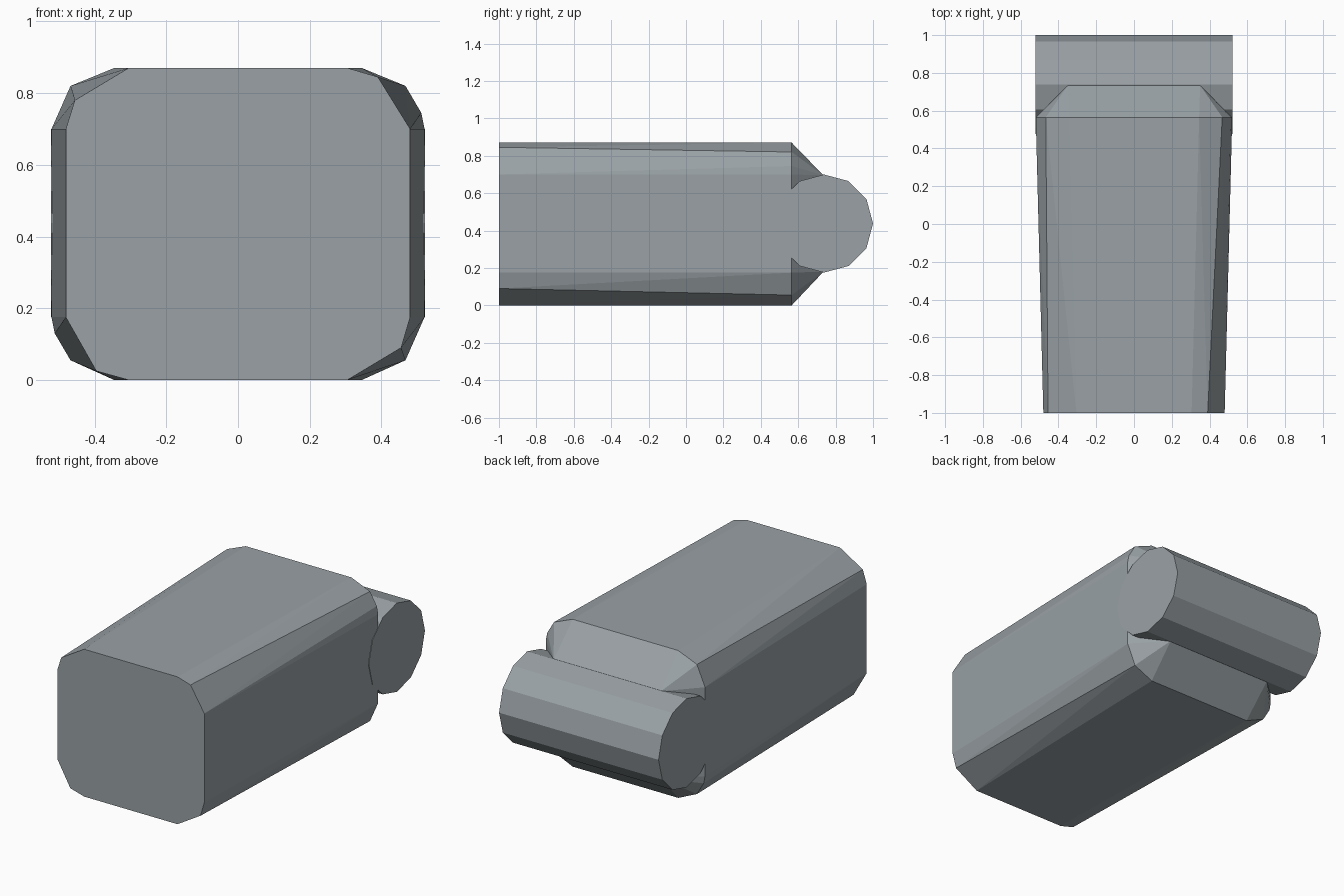
import bpy, bmesh
from math import radians
from mathutils import Matrix

if "Cube" in bpy.data.objects:
    bpy.data.objects.remove(bpy.data.objects["Cube"])

# Blue-grey finish shared by both parts
grey = bpy.data.materials.new("blue_grey")
grey.diffuse_color = (0.32, 0.357, 0.377, 1.0)
grey.use_nodes = True
grey.node_tree.nodes["Principled BSDF"].inputs["Base Color"].default_value = grey.diffuse_color


def make_object(name, bm):
    bmesh.ops.recalc_face_normals(bm, faces=bm.faces[:])
    mesh = bpy.data.meshes.new(name)
    bm.to_mesh(mesh)
    bm.free()
    mesh.materials.append(grey)
    ob = bpy.data.objects.new(name, mesh)
    bpy.context.collection.objects.link(ob)
    return ob


# Body: cross-sections (x, z) at the front, the shoulder and the tapered end
front = [(0.48, 0.70), (0.39, 0.845), (0.305, 0.87),
         (-0.305, 0.87), (-0.455, 0.78), (-0.48, 0.70),
         (-0.48, 0.175), (-0.395, 0.025), (-0.305, 0.0),
         (0.305, 0.0), (0.455, 0.09), (0.48, 0.175)]
shoulder = [(0.52, 0.70), (0.511, 0.745), (0.467, 0.82), (0.345, 0.87),
            (-0.345, 0.87), (-0.467, 0.82), (-0.52, 0.70),
            (-0.52, 0.175), (-0.511, 0.13), (-0.467, 0.055), (-0.345, 0.0),
            (0.345, 0.0), (0.467, 0.055), (0.52, 0.175)]
end = [(0.35, 0.695), (-0.35, 0.695), (-0.35, 0.18), (0.35, 0.18)]

bm = bmesh.new()
for y, section in ((-1.0, front), (0.565, shoulder), (0.735, end)):
    for x, z in section:
        bm.verts.new((x, y, z))
bmesh.ops.convex_hull(bm, input=bm.verts[:])
bmesh.ops.dissolve_limit(bm, angle_limit=radians(1),
                         verts=bm.verts[:], edges=bm.edges[:])
make_object("body", bm)

# Hinge barrel: 12-sided cylinder lying across the back end
bm = bmesh.new()
place = (Matrix.Translation((0, 0.738, 0.4375))
         @ Matrix.Rotation(radians(90), 4, 'Y'))
bmesh.ops.create_cone(bm, cap_ends=True, segments=12, radius1=0.262,
                      radius2=0.262, depth=1.042, matrix=place)
make_object("hinge_barrel", bm)
